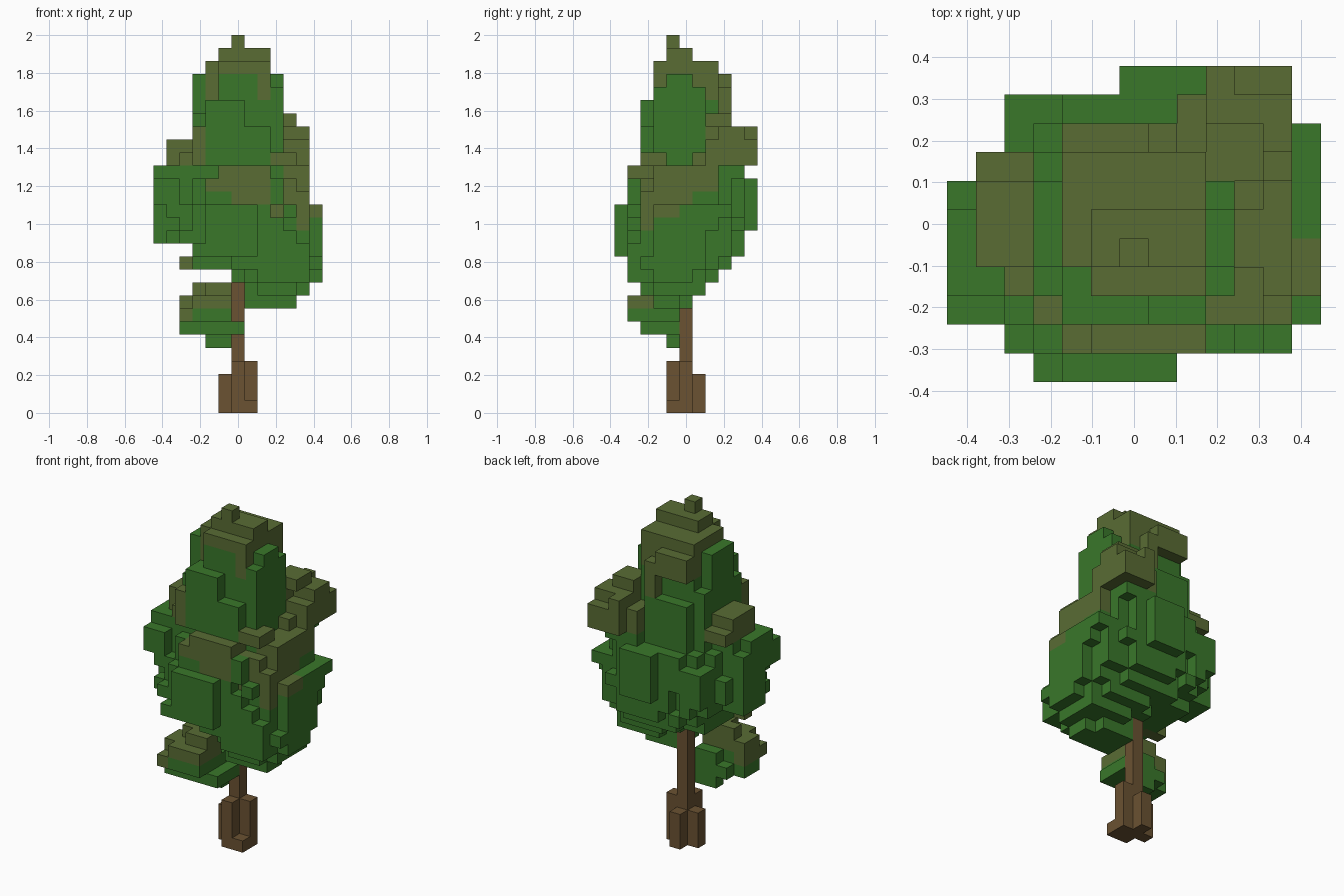
import bpy
import bmesh
import random
from mathutils import Vector

cube = bpy.data.objects.get("Cube")
if cube:
    bpy.data.objects.remove(cube, do_unlink=True)

random.seed(7)
CELL = 2 / 29  # edge of one block


def make_material(name, color):
    mat = bpy.data.materials.new(name)
    mat.use_nodes = True
    mat.diffuse_color = (*color, 1)
    mat.node_tree.nodes["Principled BSDF"].inputs["Base Color"].default_value = (*color, 1)
    return mat


bark = make_material("brown bark", (.145, .085, .032))
green = make_material("green leaves", (.041, .185, .023))
olive = make_material("olive leaves", (.1, .15, .034))

DIRECTIONS = [Vector(axis) * sign for axis in ((1, 0, 0), (0, 1, 0), (0, 0, 1)) for sign in (1, -1)]


def build_blocks(name, cells, materials):
    """Skin a dictionary of block positions, keeping only the outer faces."""
    bm = bmesh.new()
    corners = {}

    def corner(point):
        key = tuple(round(value * 2) for value in point)
        if key not in corners:
            corners[key] = bm.verts.new(point * CELL)
        return corners[key]

    for cell, material in cells.items():
        center = Vector(cell) + Vector((0, 0, .5))
        for normal in DIRECTIONS:
            if tuple(int(c + n) for c, n in zip(cell, normal)) in cells:
                continue
            side = Vector((normal.y, normal.z, normal.x))
            up = normal.cross(side)
            ring = [center + (normal + side * a + up * b) / 2
                    for a, b in ((-1, -1), (1, -1), (1, 1), (-1, 1))]
            face = bm.faces.new([corner(point) for point in ring])
            face.material_index = material
    mesh = bpy.data.meshes.new(name)
    bm.to_mesh(mesh)
    bm.free()
    for mat in materials:
        mesh.materials.append(mat)
    obj = bpy.data.objects.new(name, mesh)
    bpy.context.collection.objects.link(obj)
    return obj


def add_lobe(cells, olive_from, tiers, power=2.4, rough=.2):
    """Stack rounded tiers (bottom, top, x range, y range) of ragged columns; upper levels turn olive."""
    for low, high, x0, x1, y0, y1 in tiers:
        for x in range(x0, x1 + 1):
            for y in range(y0, y1 + 1):
                u = abs(2 * x - x0 - x1) / (x1 - x0 + 1)
                v = abs(2 * y - y0 - y1) / (y1 - y0 + 1)
                if u ** power + v ** power < 1.06 + random.uniform(-rough, rough):
                    for z in range(low, high + 1):
                        cells[x, y, z] = int(z >= olive_from)


# Trunk with uneven root flare
trunk = {}
for x, y, height in ((0, 0, 10), (1, 0, 4), (0, -1, 4), (-1, 0, 3), (0, 1, 3), (1, -1, 1)):
    for z in range(height):
        trunk[x, y, z] = 0
build_blocks("trunk", trunk, [bark])

# Main crown body with its ragged, rounded underside
GREEN_ONLY = 99
crown = {}
add_lobe(crown, GREEN_ONLY, [
    (8, 8, 1, 4, -2, 0),
    (9, 9, 1, 5, -3, 1),
    (10, 10, 0, 6, -4, 2),
    (11, 11, -3, 6, -4, 3),
    (12, 12, -3, 6, -4, 4),
    (13, 13, -5, 6, -4, 4),
    (14, 14, -5, 6, -4, 4),
    (15, 15, -5, 6, -4, 4),
], rough=.36)
add_lobe(crown, GREEN_ONLY, [(16, 17, -4, 5, -4, 4), (18, 18, -3, 4, -3, 3)])
# Bulges: rear right, front middle, front left and rear
add_lobe(crown, GREEN_ONLY, [
    (14, 16, -4, -3, 2, 4),
    (12, 12, -3, 1, -5, -4),
    (13, 15, -2, 1, -5, -3),
    (11, 12, 3, 5, -4, -2),
    (13, 13, 2, 4, -4, -2),
    (14, 16, -1, 3, 3, 4),
    (14, 17, 0, 2, 4, 5),
])
# Right shoulder
add_lobe(crown, 19, [
    (13, 15, -6, -3, -1, 1),
    (16, 17, -6, -4, -3, 1),
    (18, 18, -6, -3, -2, 1),
    (19, 19, -5, -3, -2, 2),
    (20, 20, -5, -4, -1, 1),
    (19, 21, -3, -3, -3, -3),
])
add_lobe(crown, 11, [(11, 11, -4, -3, -2, -2)])
# Left shoulder
add_lobe(crown, GREEN_ONLY, [(11, 12, 4, 6, -2, 1), (13, 14, 4, 6, -3, 2)], rough=.36)
add_lobe(crown, 14, [
    (14, 14, 5, 5, -3, -3),
    (15, 15, 3, 5, -3, 0),
    (15, 15, 6, 6, -2, -1),
    (16, 16, 3, 5, -3, 0),
    (17, 17, 3, 5, -3, 2),
    (18, 18, 3, 5, -2, 2),
    (19, 19, 3, 4, -3, -2),
])
# Front cluster
add_lobe(crown, 16, [
    (16, 16, 0, 2, -4, -2),
    (17, 17, -2, 2, -4, -2),
    (18, 18, -1, 2, -4, -2),
    (19, 19, 0, 1, -3, -2),
], power=6)
# Tall upper crown: square core, stepped tip, then side bumps
add_lobe(crown, 24, [
    (17, 26, -2, 2, -1, 2),
    (17, 26, -1, 2, -2, -2),
    (27, 27, -1, 2, -1, 0),
    (28, 28, 0, 0, -1, -1),
], power=12)
add_lobe(crown, GREEN_ONLY, [
    (19, 24, 3, 3, -2, 1),
    (25, 25, 3, 3, -1, 0),
    (18, 25, -3, -3, -1, 1),
    (17, 22, -3, -3, -2, 2),
    (17, 23, -2, -2, -2, -2),
    (19, 23, -2, 0, -3, -3),
    (19, 21, 1, 2, -3, -3),
    (17, 21, -2, 1, 3, 3),
    (24, 25, -1, 1, -2, -2),
], power=12)
add_lobe(crown, 22, [(24, 25, -2, 0, 3, 3), (22, 24, 1, 1, 3, 3)], power=12)
# Rear left cluster
add_lobe(crown, 19, [
    (18, 18, 2, 4, 2, 4),
    (19, 19, 2, 5, 1, 5),
    (20, 20, 3, 5, 3, 5),
    (20, 20, 2, 5, 2, 4),
    (21, 21, 3, 5, 3, 4),
    (21, 21, 3, 3, 2, 5),
    (22, 22, 3, 4, 2, 3),
])
build_blocks("crown_leaves", crown, [green, olive])

# Small leaf cluster low on the trunk
cluster = {}
add_lobe(cluster, 8, [
    (5, 5, -2, -1, -1, -1),
    (6, 6, -4, 0, -3, -1),
    (7, 7, -3, -1, -4, -1),
    (8, 8, -3, -1, -4, -2),
    (9, 9, -2, -1, -3, -2),
    (9, 9, -3, -3, -2, -2),
])
add_lobe(cluster, 7, [(7, 8, -4, -4, -3, -2), (7, 7, -4, -4, -4, -4)])
build_blocks("low_branch_leaves", cluster, [green, olive])
